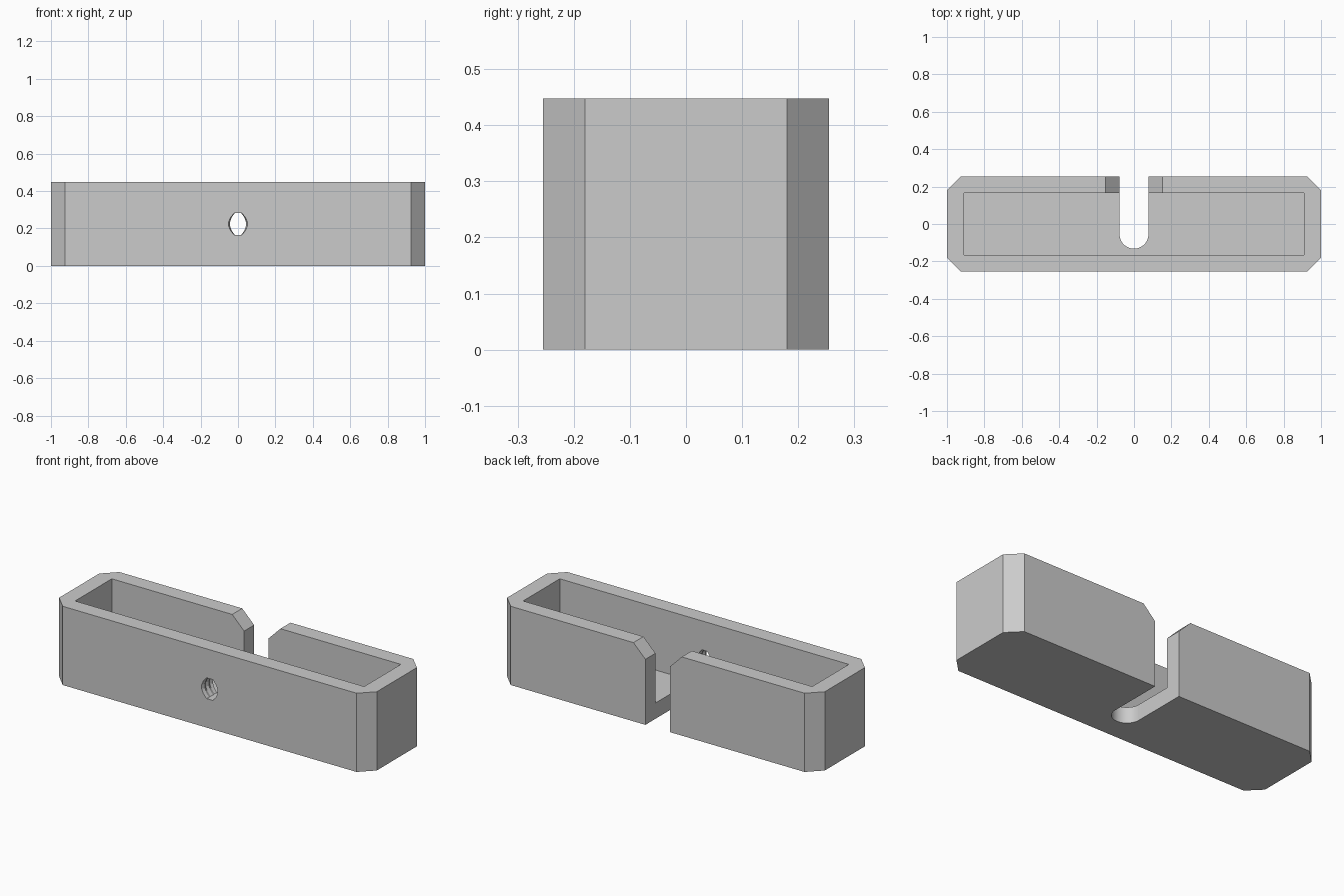
import bpy, bmesh, math

if "Cube" in bpy.data.objects:
    bpy.data.objects.remove(bpy.data.objects["Cube"], do_unlink=True)

LENGTH, DEPTH, HEIGHT = 1.0, 0.255, 0.448   # half length, half depth, full height
CHAMFER, WALL = 0.075, 0.09
SLOT = 0.077

grey = bpy.data.materials.new("plain grey")
grey.use_nodes = True
colour = (0.6, 0.6, 0.6, 1)
grey.diffuse_color = colour
grey.node_tree.nodes["Principled BSDF"].inputs["Base Color"].default_value = colour


def loft(name, rings):
    """Solid through matching rings of points, capped at both ends."""
    bm = bmesh.new()
    loops = [[bm.verts.new(p) for p in ring] for ring in rings]
    n = len(loops[0])
    for a, b in zip(loops, loops[1:]):
        for i in range(n):
            j = (i + 1) % n
            bm.faces.new((a[i], a[j], b[j], b[i]))
    bm.faces.new(loops[0])
    bm.faces.new(loops[-1])
    bmesh.ops.recalc_face_normals(bm, faces=bm.faces)
    mesh = bpy.data.meshes.new(name)
    bm.to_mesh(mesh)
    bm.free()
    mesh.materials.append(grey)
    obj = bpy.data.objects.new(name, mesh)
    bpy.context.collection.objects.link(obj)
    return obj


def upright(name, outline, low, high):
    return loft(name, [[(x, y, z) for x, y in outline] for z in (low, high)])


def cut(target, cutter):
    mod = target.modifiers.new("cut", "BOOLEAN")
    mod.operation = "DIFFERENCE"
    mod.solver = "EXACT"
    mod.object = cutter
    bpy.context.view_layer.objects.active = target
    bpy.ops.object.modifier_apply(modifier=mod.name)
    bpy.data.objects.remove(cutter, do_unlink=True)


# Outer block with chamfered upright corners
corners = []
for sx, sy in ((1, 1), (-1, 1), (-1, -1), (1, -1)):
    pair = [(sx * LENGTH, sy * (DEPTH - CHAMFER)), (sx * (LENGTH - CHAMFER), sy * DEPTH)]
    corners += pair if sx * sy > 0 else pair[::-1]
tray = upright("open_tray", corners, 0, HEIGHT)

# Rectangular cavity, open at the top
cx, cy = LENGTH - WALL, DEPTH - WALL
cut(tray, upright("cavity", [(cx, cy), (-cx, cy), (-cx, -cy), (cx, -cy)], WALL, 0.6))

# Round-ended slot through the back wall and the floor
arc = [math.pi * (1 + i / 24) for i in range(25)]
slot = [(SLOT * math.cos(a), -0.055 + SLOT * math.sin(a)) for a in arc]
slot += [(SLOT, 0.4), (-SLOT, 0.4)]
cut(tray, upright("slot", slot, -0.1, 0.6))

# Slanted corners at the top of the slot
notch = [(-0.07, 0.366), (0.07, 0.366), (0.17, 0.466), (-0.17, 0.466)]
cut(tray, loft("notch", [[(x, y, z) for x, z in notch] for y in (0.12, 0.4)]))

# Ridged screw hole through the front wall, flat at its top and bottom
rings = []
for k in range(8):
    wide = 0.05 if k % 2 else 0.042
    hole = [(0.4, 1), (0.8, 0.6), (1, 0.2), (1, -0.2), (0.8, -0.6), (0.4, -1)]
    hole += [(-x, z) for x, z in reversed(hole)]
    y = -DEPTH - 0.018 + 0.018 * k
    rings.append([(x * wide, y, HEIGHT / 2 + z * 0.059) for x, z in hole])
cut(tray, loft("screw_hole", rings))

# Smooth the round slot end, keep every edge crisp
bpy.ops.object.select_all(action="DESELECT")
tray.select_set(True)
bpy.context.view_layer.objects.active = tray
bpy.ops.object.shade_smooth_by_angle(angle=math.radians(20))
